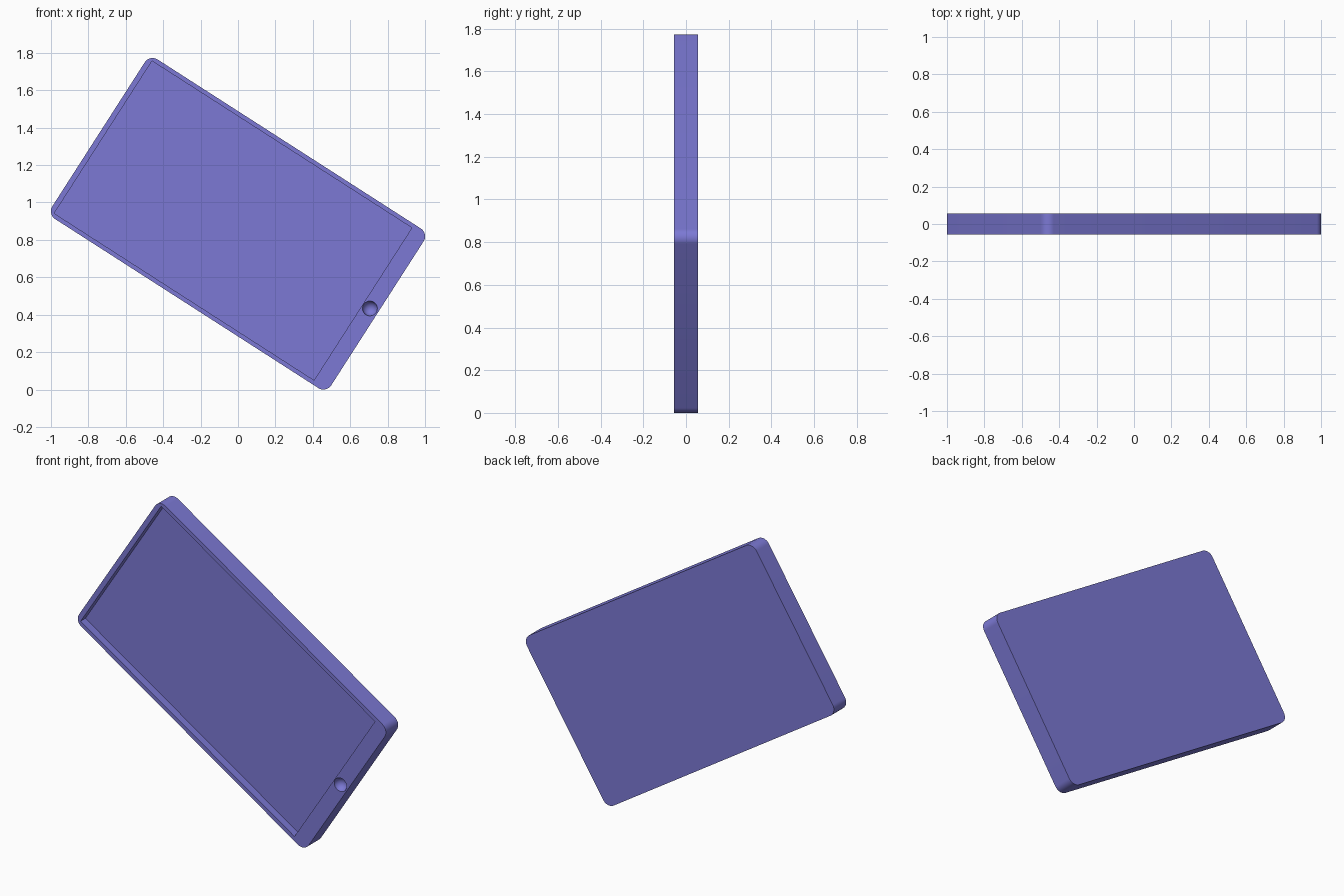
import bpy, bmesh, math
from mathutils import Matrix

if "Cube" in bpy.data.objects:
    bpy.data.objects.remove(bpy.data.objects["Cube"])

HL, HW, HT, R = 0.886, 0.507, 0.057, 0.05   # half length, width, thickness, corner radius
DEPTH = 0.045                               # screen recess depth
TILT = math.radians(32.7)

purple = bpy.data.materials.new("soft_purple")
purple.diffuse_color = (0.20, 0.19, 0.66, 1)
purple.use_nodes = True
purple.node_tree.nodes["Principled BSDF"].inputs["Base Color"].default_value = purple.diffuse_color


def make_object(name, bm):
    bmesh.ops.recalc_face_normals(bm, faces=bm.faces)
    mesh = bpy.data.meshes.new(name)
    bm.to_mesh(mesh)
    bm.free()
    mesh.materials.append(purple)
    ob = bpy.data.objects.new(name, mesh)
    bpy.context.collection.objects.link(ob)
    return ob


def box(name, x0, x1, y0, y1, z0, z1):
    bm = bmesh.new()
    bmesh.ops.create_cube(bm, size=1)
    bmesh.ops.scale(bm, vec=(x1 - x0, y1 - y0, z1 - z0), verts=bm.verts)
    bmesh.ops.translate(bm, vec=((x0 + x1) / 2, (y0 + y1) / 2, (z0 + z1) / 2), verts=bm.verts)
    return make_object(name, bm)


# Tablet body: rounded rectangle pushed through its thickness
bm = bmesh.new()
outline = []
for k, (sx, sz) in enumerate([(1, 1), (-1, 1), (-1, -1), (1, -1)]):
    for i in range(13):
        a = math.pi / 2 * (k + i / 12)
        outline.append(bm.verts.new((sx * (HL - R) + R * math.cos(a), -HT,
                                     sz * (HW - R) + R * math.sin(a))))
front = bm.faces.new(outline)
new = bmesh.ops.extrude_face_region(bm, geom=[front], use_keep_orig=True)["geom"]
bmesh.ops.translate(bm, vec=(0, 2 * HT, 0),
                    verts=[v for v in new if isinstance(v, bmesh.types.BMVert)])
body = make_object("tablet_body", bm)

# Cutters: recessed screen and home button dimple
screen = box("screen_cutter", -0.857, 0.794, -HT - 0.1, -HT + DEPTH, -0.484, 0.484)
bm = bmesh.new()
bmesh.ops.create_uvsphere(bm, u_segments=32, v_segments=16, radius=0.04)
bmesh.ops.rotate(bm, matrix=Matrix.Rotation(math.pi / 2, 3, 'X'), verts=bm.verts)
bmesh.ops.translate(bm, vec=(0.838, -HT - 0.003, 0), verts=bm.verts)
button = make_object("button_cutter", bm)

bpy.context.view_layer.objects.active = body
for cutter in (screen, button):
    mod = body.modifiers.new("cut", 'BOOLEAN')
    mod.operation = 'DIFFERENCE'
    mod.solver = 'EXACT'
    mod.object = cutter
    bpy.ops.object.modifier_apply(modifier=mod.name)
    bpy.data.objects.remove(cutter)

# Tilt and stand on the ground
body.data.transform(Matrix.Rotation(TILT, 4, 'Y'))
low = min(v.co.z for v in body.data.vertices)
body.data.transform(Matrix.Translation((0, 0, -low)))

bpy.ops.object.select_all(action='DESELECT')
body.select_set(True)
bpy.ops.object.shade_smooth_by_angle(angle=math.radians(30))
